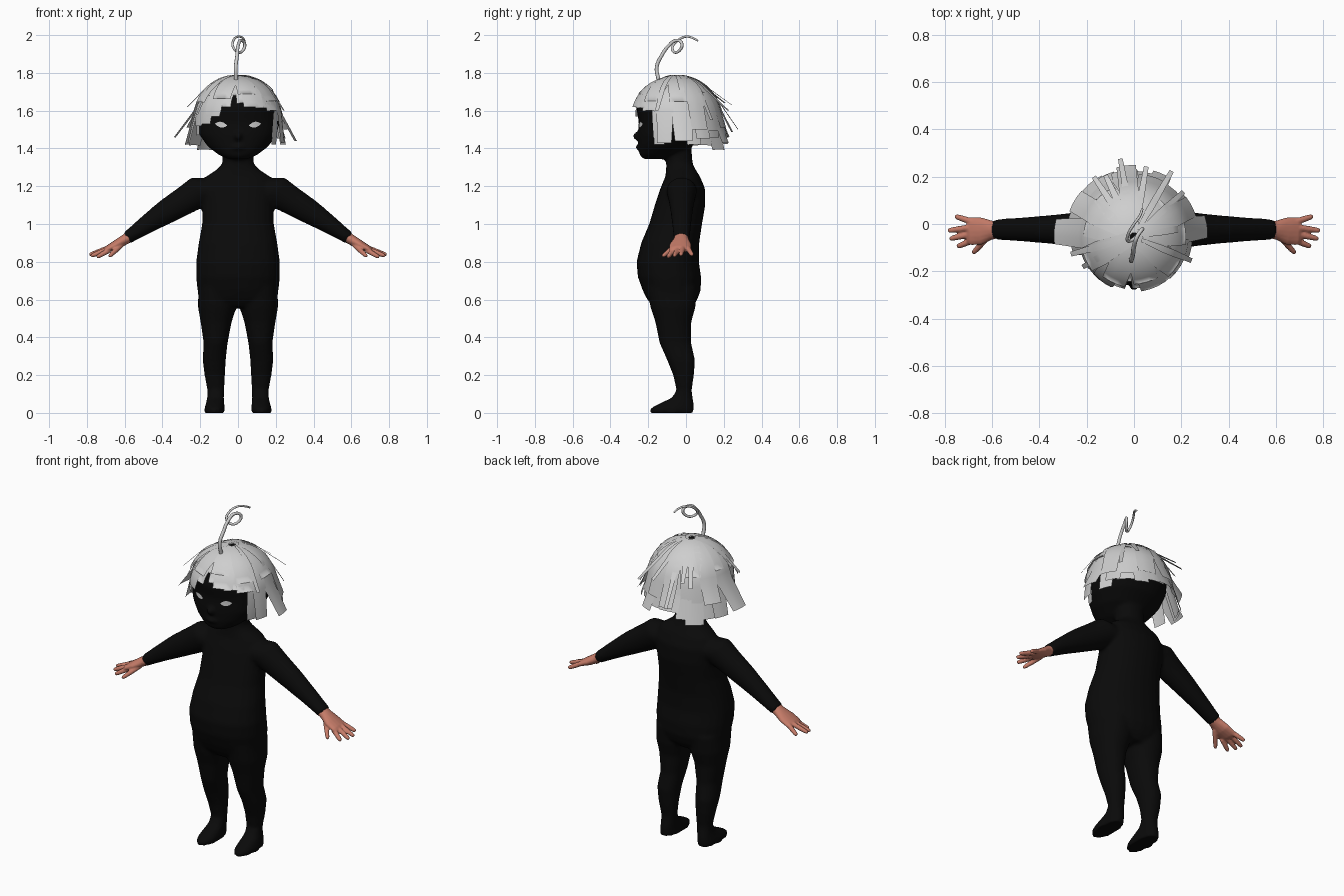
import bpy, bmesh, math, random
from mathutils import Vector, Matrix

if "Cube" in bpy.data.objects:
    bpy.data.objects.remove(bpy.data.objects["Cube"])

random.seed(4)


def material(name, rgb):
    m = bpy.data.materials.new(name)
    m.diffuse_color = (*rgb, 1)
    m.use_nodes = True
    m.node_tree.nodes["Principled BSDF"].inputs["Base Color"].default_value = m.diffuse_color
    return m


BLACK = material("black_suit", (0.003, 0.003, 0.003))
GRAY = material("pale_gray_hair", (0.62, 0.62, 0.62))
SKIN = material("warm_skin", (0.56, 0.2, 0.14))


def make(name, bm, mat, smooth=True):
    me = bpy.data.meshes.new(name)
    bm.to_mesh(me)
    bm.free()
    me.materials.append(mat)
    ob = bpy.data.objects.new(name, me)
    bpy.context.collection.objects.link(ob)
    for p in me.polygons:
        p.use_smooth = smooth
    return ob


def loft(bm, rings, n=24, power=2.0):
    """Closed skin through rings given as (centre, half axis, half axis)."""
    rows = []
    for c, u, v in rings:
        row = []
        for i in range(n):
            a = 2 * math.pi * i / n
            ca, sa = math.cos(a), math.sin(a)
            x = math.copysign(abs(ca) ** (2 / power), ca)
            y = math.copysign(abs(sa) ** (2 / power), sa)
            row.append(bm.verts.new(Vector(c) + Vector(u) * x + Vector(v) * y))
        rows.append(row)
    for r, s in zip(rows, rows[1:]):
        for i in range(n):
            j = (i + 1) % n
            bm.faces.new((r[i], r[j], s[j], s[i]))
    bm.faces.new(rows[0][::-1])
    bm.faces.new(rows[-1])
    bmesh.ops.recalc_face_normals(bm, faces=bm.faces)


def level(z, x0, x1, y0, y1):
    """Horizontal ring from its extents."""
    return (((x0 + x1) / 2, (y0 + y1) / 2, z), ((x1 - x0) / 2, 0, 0), (0, (y1 - y0) / 2, 0))


def ball(bm, centre, size):
    m = Matrix.Translation(centre) @ Matrix.Diagonal((*size, 1))
    bmesh.ops.create_uvsphere(bm, u_segments=16, v_segments=10, radius=1, matrix=m)


def fuse(ob, voxel, steps):
    r = ob.modifiers.new("fuse", 'REMESH')
    r.mode, r.voxel_size, r.use_smooth_shade = 'VOXEL', voxel, True
    s = ob.modifiers.new("soften", 'SMOOTH')
    s.factor, s.iterations = 0.5, steps


# Body: torso, head, legs and arms fused into one skin
bm = bmesh.new()
torso = [(0.56, .12, -.17, .03), (0.60, .205, -.205, .06), (0.65, .215, -.23, .078), (0.72, .222, -.255, .08),
         (0.80, .222, -.262, .068), (0.90, .208, -.237, .07), (1.0, .19, -.195, .085), (1.1, .188, -.165, .102),
         (1.19, .19, -.135, .1), (1.25, .17, -.11, .075), (1.29, .11, -.105, .05), (1.32, .083, -.105, .035),
         (1.45, .08, -.11, .025)]
loft(bm, [level(z, -h, h, a, b) for z, h, a, b in torso], power=2.2)
head = [(1.343, .05, -.225, -.12), (1.365, .10, -.245, -.05), (1.41, .16, -.252, .03), (1.47, .203, -.254, .09),
        (1.54, .222, -.25, .13), (1.61, .218, -.262, .14), (1.68, .185, -.24, .12), (1.73, .13, -.19, .075),
        (1.76, .06, -.12, .01)]
loft(bm, [level(z, -h, h, a, b) for z, h, a, b in head], n=32, power=2.15)
ball(bm, (0, -.255, 1.465), (.022, .028, .022))
ball(bm, (0, -.25, 1.405), (.04, .017, .012))
leg = [(0, .07, .177, -.19, .04), (.025, .07, .177, -.188, .042), (.05, .073, .17, -.14, .042),
       (.08, .075, .163, -.075, .035), (.12, .073, .162, -.05, .03), (.2, .069, .177, -.068, .042),
       (.28, .065, .187, -.10, .048), (.37, .055, .182, -.14, .027), (.48, .034, .198, -.162, .028),
       (.56, .008, .212, -.188, .05), (.66, .0, .21, -.21, .06)]
arm = [(.10, 1.17, .085, .08), (.2, 1.175, .085, .08), (.28, 1.125, .076, .068), (.38, 1.065, .066, .058),
       (.48, 1.0, .05, .05), (.56, .945, .037, .045), (.59, .925, .034, .042)]
for s in (1, -1):
    loft(bm, [level(z, *sorted((s * a, s * b)), c, d) for z, a, b, c, d in leg], power=2.2)
    loft(bm, [((s * x, -.023, z), (s * r * .54, 0, r * .84), (0, w, 0)) for x, z, r, w in arm])
body = make("body", bm, BLACK)
fuse(body, 0.011, 4)

# Hands: flat palm with four fingers and a thumb
for s, side in ((1, "left"), (-1, "right")):
    bm = bmesh.new()
    palm = [(.57, .935, .03, .036, -.024), (.60, .917, .028, .04, -.026), (.645, .89, .025, .058, -.03),
            (.69, .868, .018, .06, -.03), (.705, .86, .011, .052, -.03)]
    loft(bm, [((s * x, y, z), (s * r * .45, 0, r * .89), (0, w, 0)) for x, z, r, w, y in palm], 16)
    fingers = [((.685, .01, .872), (.757, .033, .835)), ((.69, -.015, .872), (.788, -.028, .836)),
               ((.69, -.042, .866), (.78, -.063, .83)), ((.68, -.068, .862), (.748, -.096, .824)),
               ((.615, -.05, .89), (.682, -.125, .828))]
    for p, q in fingers:
        p, q = Vector(p), Vector(q)
        d = (q - p).normalized()
        u = d.cross((0, 0, 1)).normalized()
        v = d.cross(u)
        rings = []
        for t, r in ((0, .014), (.5, .0135), (.85, .0115), (.96, .009), (1, .004)):
            c = p.lerp(q, t)
            flip = Vector((s, 1, 1))
            rings.append((c * flip, u * r * flip, v * r * flip))
        loft(bm, rings, 10)
    fuse(make(side + "_hand", bm, SKIN), 0.005, 2)

# Eyes: thin almond plates wrapped on the face
for s, side in ((1, "left"), (-1, "right")):
    bm = bmesh.new()
    rows = []
    for i in range(13):
        k = i / 6 - 1
        h = .015 * (1 - k * k) + .0005
        x = s * (.088 + .031 * k)
        rows.append([bm.verts.new((x, -.4, 1.526 + .005 * k + h * j)) for j in (-1, -.33, .33, 1)])
    for a, b in zip(rows, rows[1:]):
        for j in range(3):
            q = (a[j], b[j], b[j + 1], a[j + 1])
            bm.faces.new(q if s > 0 else q[::-1])
    w = make(side + "_eye", bm, GRAY).modifiers.new("wrap", 'SHRINKWRAP')
    w.target, w.wrap_method, w.offset = body, 'PROJECT', 0.005
    w.use_project_y, w.wrap_mode = True, 'ABOVE_SURFACE'

# Hair: flat locks that follow the skull, then hang and flare outwards
CENTRE, RADII = Vector((0, -.055, 1.55)), Vector((.228, .232, .222))


def lock(bm, angle, z_end, width, flare=0.1, layer=1.0, start=8, taper=.85, leave=78):
    a = math.radians(angle)                      # measured from the front
    out, side = Vector((math.sin(a), -math.cos(a), 0)), Vector((math.cos(a), math.sin(a), 0))
    t_end = math.degrees(math.acos(max(-1, min(1, (z_end - CENTRE.z) / (RADII.z * layer)))))
    t_end = min(t_end, leave)
    drop = CENTRE.z + RADII.z * layer * math.cos(math.radians(t_end)) - z_end
    rows, steps = [], 7
    for i in range(steps + 2):
        t = math.radians(start + (t_end - start) * min(i, steps) / steps)
        w = width * (taper if i > steps else .55 + .45 * min(1, i / 4))
        row = []
        for k in (-1, -.33, .33, 1):
            d = out * math.sin(t) + Vector((0, 0, math.cos(t))) + side * (k * w / 2 / .228)
            p = CENTRE + d.normalized() * RADII * layer
            if i > steps:
                p += (out * flare + Vector((0, 0, -1))) * drop
            row.append(bm.verts.new(p))
        rows.append(row)
    for r, q in zip(rows, rows[1:]):
        for k in range(3):
            bm.faces.new((r[k], q[k], q[k + 1], r[k + 1]))


# Fringe, parted above the nose
bm = bmesh.new()
for angle, z, w in [(-66, 1.52, .10), (-50, 1.53, .10), (-36, 1.57, .10), (-22, 1.62, .09), (-8, 1.68, .08),
                    (9, 1.64, .08), (22, 1.62, .11), (38, 1.615, .11), (54, 1.60, .10)]:
    lock(bm, angle, z, w, 0.1, random.uniform(1.0, 1.05))
make("fringe", bm, GRAY)

# Side locks
bm = bmesh.new()
for angle, z, w, f in [(66, 1.42, .07, -.1), (76, 1.43, .09, .1), (98, 1.44, .11, .55), (112, 1.42, .09, .2),
                       (-72, 1.47, .06, .0), (-82, 1.43, .09, .25), (-94, 1.46, .12, .75), (-110, 1.42, .1, .3)]:
    lock(bm, angle, z, w, f, random.uniform(1.0, 1.06))
make("side_locks", bm, GRAY)

# Back locks in two layers
bm = bmesh.new()
for layer, step, low in ((1.0, 17, 1.42), (1.06, 23, 1.48)):
    angle = 120
    while angle < 246:
        lock(bm, angle + random.uniform(-4, 4), low + random.uniform(-.03, .05), random.uniform(.075, .12),
             random.uniform(.2, .65), layer + random.uniform(-.01, .03), taper=1.0)
        angle += step
make("back_locks", bm, GRAY)

# Crown tufts over the top of the head
bm = bmesh.new()
for i in range(9):
    lock(bm, i * 40 + 15, random.uniform(1.64, 1.7), .1, .3, random.uniform(1.05, 1.08), start=4)
make("crown_tufts", bm, GRAY)

# Thin stray strands
bm = bmesh.new()
for angle, z, f in [(170, 1.63, 1.4), (150, 1.60, 1.2), (205, 1.64, 1.4), (214, 1.62, 1.3), (132, 1.55, .6),
                    (-75, 1.62, 1.0), (68, 1.6, .7), (-60, 1.58, .5), (100, 1.56, .3), (190, 1.5, .7)]:
    lock(bm, angle, z, .026, f, 1.09, leave=48, taper=.7)
make("stray_strands", bm, GRAY)

# Curled antenna of hair
path = [(-.01, -.145, 1.76), (-.012, -.155, 1.83), (-.005, -.13, 1.89), (0, -.095, 1.94), (.015, -.05, 1.972),
        (.035, -.022, 1.955), (.025, -.035, 1.918), (0, -.062, 1.91), (-.025, -.072, 1.935), (-.025, -.045, 1.97),
        (0, 0, 1.992), (.025, .035, 1.985), (.035, .063, 1.97)]
cu = bpy.data.curves.new("curled_antenna", 'CURVE')
cu.dimensions, cu.bevel_depth, cu.bevel_resolution, cu.use_fill_caps = '3D', .0095, 2, True
sp = cu.splines.new('BEZIER')
sp.bezier_points.add(len(path) - 1)
for i, (b, p) in enumerate(zip(sp.bezier_points, path)):
    b.co, b.radius = p, 1.1 - .6 * i / len(path)
    b.handle_left_type = b.handle_right_type = 'AUTO'
cu.materials.append(GRAY)
bpy.context.collection.objects.link(bpy.data.objects.new("curled_antenna", cu))
